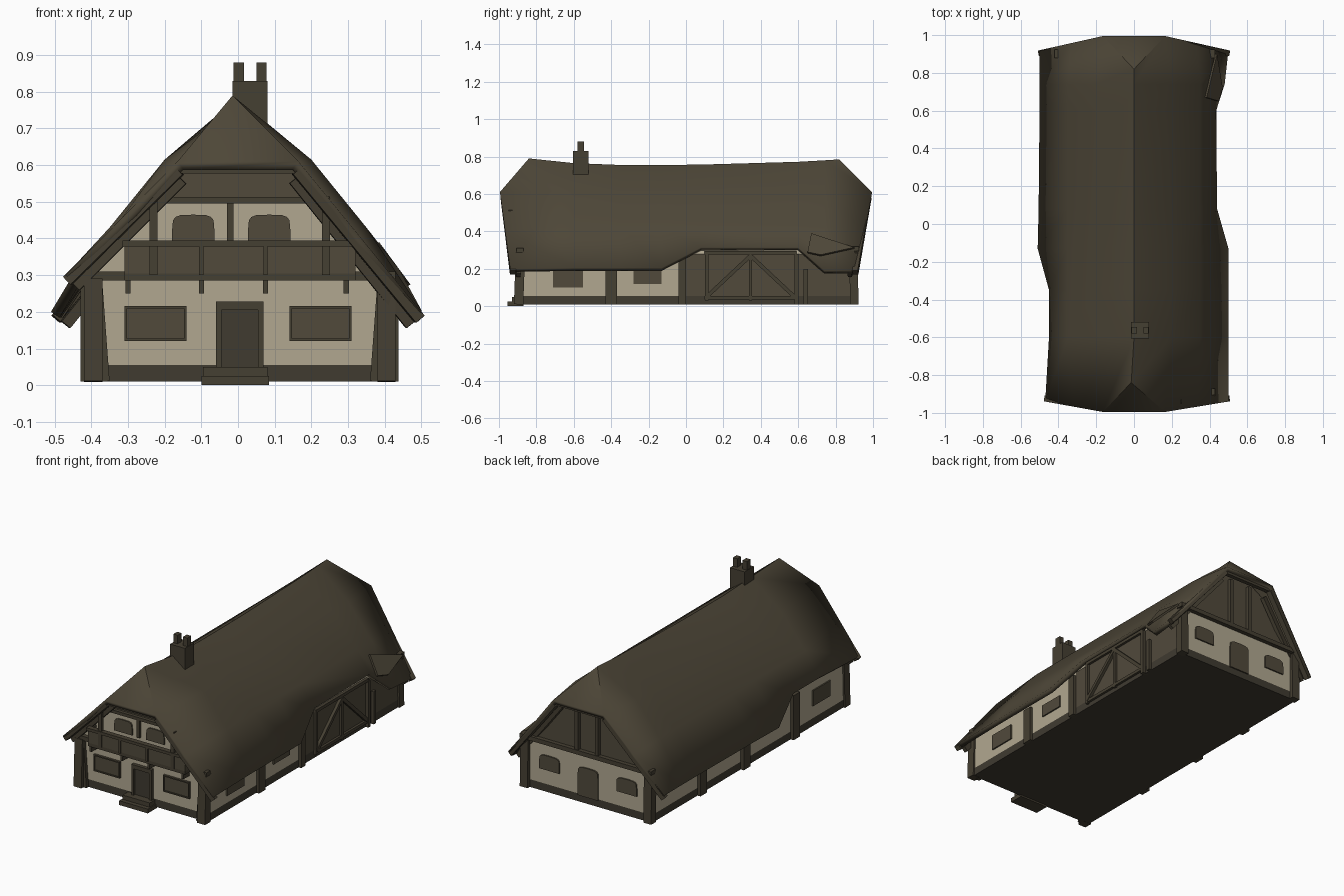
import bpy, bmesh, math
from mathutils import Vector

if "Cube" in bpy.data.objects:
    bpy.data.objects.remove(bpy.data.objects["Cube"])


def mat(name, col):
    m = bpy.data.materials.new(name)
    m.diffuse_color = (*col, 1)
    m.use_nodes = True
    m.node_tree.nodes["Principled BSDF"].inputs["Base Color"].default_value = m.diffuse_color
    return m


ROOF = mat("thatch brown", (0.075, 0.062, 0.039))
TIMBER = mat("dark timber", (0.060, 0.050, 0.032))
BOARD = mat("board brown", (0.082, 0.068, 0.044))
BASE = mat("plinth brown", (0.050, 0.043, 0.030))
PLASTER = mat("cream plaster", (0.44, 0.39, 0.28))


def finish(name, bm, *mats):
    me = bpy.data.meshes.new(name)
    bmesh.ops.recalc_face_normals(bm, faces=bm.faces)
    bm.to_mesh(me)
    bm.free()
    for m in mats:
        me.materials.append(m)
    ob = bpy.data.objects.new(name, me)
    bpy.context.collection.objects.link(ob)
    return ob


def box(name, x, y, z, m=TIMBER):
    bm = bmesh.new()
    bmesh.ops.create_cube(bm, size=1)
    for v in bm.verts:
        v.co = Vector([(r[0] + r[1]) / 2 + c * (r[1] - r[0]) for r, c in zip((x, y, z), v.co)])
    return finish(name, bm, m)


def beam(name, p, q, w=0.025, d=0.025, m=TIMBER):
    p, q = Vector(p), Vector(q)
    bm = bmesh.new()
    bmesh.ops.create_cube(bm, size=1)
    rot = (q - p).to_track_quat('Z', 'Y')
    for v in bm.verts:
        v.co = (p + q) / 2 + rot @ Vector((v.co.x * w, v.co.y * d, v.co.z * (q - p).length))
    return finish(name, bm, m)


def prism(name, pts, y0, y1, *mats):
    bm = bmesh.new()
    f = bm.faces.new([bm.verts.new((x, y0, z)) for x, z in pts])
    r = bmesh.ops.extrude_face_region(bm, geom=[f])
    for v in r["geom"]:
        if isinstance(v, bmesh.types.BMVert):
            v.co.y = y1
    return finish(name, bm, *mats)


def arch(name, cx, w, z0, z1, y0, y1, m=BOARD):
    # plate with a rounded top
    pts = [(cx - w / 2, z0), (cx + w / 2, z0)]
    for i in range(9):
        a = math.pi * i / 8
        c, s = math.cos(a), math.sin(a)
        pts.append((cx + w / 2 * math.copysign(abs(c) ** 0.5, c), z1 - 0.04 + 0.04 * s ** 0.5 if s > 1e-6 else z1 - 0.04))
    return prism(name, pts, y0, y1, m)


# house body, coloured in bands
FY, BY = -0.88, 0.90
body = prism("walls", [(-.41, .01), (.42, .01), (.42, .28), (.18, .57), (0, .68), (-.18, .57), (-.41, .29)],
             FY, BY, PLASTER, BASE, BOARD)
bm = bmesh.new()
bm.from_mesh(body.data)
for co, no in (((0, 0, .055), (0, 0, 1)), ((0, 0, .5), (0, 0, 1)), ((0, 0, .31), (0, 0, 1)), ((0, 0, 0), (0, 1, 0))):
    bmesh.ops.bisect_plane(bm, geom=bm.verts[:] + bm.edges[:] + bm.faces[:], plane_co=co, plane_no=no)
for f in bm.faces:
    c, n = f.calc_center_median(), f.normal
    if c.z < .055:
        f.material_index = 1
    elif (n.x > .9 and c.y > 0) or (n.y < -.9 and c.z > .5) or (n.y > .9 and c.z > .31):
        f.material_index = 2
bm.to_mesh(body.data)
bm.free()

# roof: stations of (y, left eave x z, right eave x z, ridge y z)
stations = [(-.94, -.47, .30, .50, .20, -.84, .79), (-.6, -.45, .30, .50, .205, -.6, .765),
            (-.35, -.45, .30, .50, .205, -.35, .755), (-.13, -.51, .20, .50, .205, -.13, .755),
            (.08, -.505, .20, .44, .315, .08, .757), (.6, -.50, .20, .435, .315, .6, .772),
            (.74, -.50, .20, .48, .19, .74, .78), (.92, -.50, .20, .50, .19, .82, .785)]
bm = bmesh.new()
rows = []
for i, (y, xl, zl, xr, zr, ry, rz) in enumerate(stations):
    end = i in (0, len(stations) - 1)
    s = 1 if y > 0 else -1
    rx = -.015 if i == 0 else 0
    mx, my, mz = (.165, s * .995, .61) if end else (.2, y, .615)

    def low(x, z):
        return ((x + math.copysign(mx, x)) / 2, (y + my) / 2, (z + mz) / 2) if end else (math.copysign(.35, x), y, .43)
    co = [(xl, y, zl), low(xl, zl), (-mx, my, mz), (rx, ry, rz), (mx, my, mz), low(xr, zr), (xr, y, zr)]
    rows.append([bm.verts.new(c) for c in co])
for a, b in zip(rows, rows[1:]):
    for k in range(6):
        bm.faces.new((a[k], a[k + 1], b[k + 1], b[k]))
for r in (rows[0], rows[-1]):
    bm.faces.new((r[2], r[3], r[4]))
roof = finish("thatched_roof", bm, ROOF)
if sum(f.normal.z * f.area for f in roof.data.polygons) < 0:
    roof.data.flip_normals()
mod = roof.modifiers.new("thickness", 'SOLIDIFY')
mod.thickness = 0.028
mod.offset = -1
bpy.context.view_layer.objects.active = roof
roof.select_set(True)
bpy.ops.object.shade_smooth_by_angle(angle=math.radians(40))

# loose flap of thatch at the right rear
bm = bmesh.new()
bm.faces.new([bm.verts.new(c) for c in ((.385, .67, .39), (.44, .90, .315), (.47, .72, .275), (.45, .65, .29))])
flap = finish("roof_flap", bm, ROOF)
flap.modifiers.new("thickness", 'SOLIDIFY').thickness = 0.012

# chimney with two pots
box("chimney", (-.015, .08), (-.605, -.52), (.66, .83))
for x in (-.012, .05):
    box("chimney_pot", (x, x + .028), (-.58, -.545), (.83, .88))

# verge rafters under both gable ends
for s, yl, xl, zl in ((-1, -.925, -.465, .285), (1, .905, -.495, .18)):
    zr = .18
    for x0, z0, x1 in ((xl, zl, -.16), (.495, zr, .16)):
        beam("verge_rafter", (x0, yl, z0), (x1, s * .975, .585), .03, .03)
        beam("inner_rafter", (x0 * .95, yl - s * .03, z0 - .015), (x1 * .95, s * .93, .56), .022, .03)
    beam("hip_beam", (-.16, s * .97, .59), (.16, s * .97, .59), .025, .025)

# corner posts and front beam
for x in (-.395, .405):
    s = 1 if x > 0 else -1
    beam("front_corner_post", (x, -.895, .01), (x, -.885, .29), .05, .05)
    beam("front_post_brace", (x - s * .03, -.89, .01), (x - s * .01, -.89, .28), .022, .03)
    beam("rear_corner_post", (x, .90, .01), (x, .895, .29), .05, .045)
box("front_beam", (-.42, .43), (-.905, -.87), (.285, .31))

# front windows, door and steps
for x in (-.31, .14):
    box("front_window", (x, x + .17), (-.888, -.87), (.12, .215), BOARD)
    for z in (.12, .209):
        box("window_rail", (x, x + .17), (-.894, -.88), (z, z + .007))
    for dx in (0, .163):
        box("window_stile", (x + dx, x + dx + .007), (-.894, -.88), (.12, .216))
box("door", (-.055, .065), (-.886, -.87), (.04, .22), BASE)
for x in (-.06, .055):
    box("door_jamb", (x, x + .015), (-.90, -.87), (.04, .225))
box("door_lintel", (-.06, .07), (-.90, -.87), (.205, .228))
box("lower_step", (-.10, .085), (-.955, -.87), (0, .025))
box("upper_step", (-.095, .08), (-.93, -.87), (.025, .05))

# balcony
box("balcony_floor", (-.31, .32), (-.945, -.87), (.285, .305))
box("balcony_panel", (-.31, .32), (-.945, -.93), (.305, .385), BOARD)
box("balcony_rail", (-.315, .32), (-.955, -.925), (.378, .395))
for x in (-.31, .308):
    box("balcony_side", (x, x + .012), (-.94, -.87), (.305, .385), BOARD)
for x in (-.30, -.10, .075, .295):
    box("balcony_bracket", (x - .007, x + .007), (-.935, -.87), (.25, .30))
for x in (-.10, .075):
    box("balcony_baluster", (x - .006, x + .006), (-.952, -.94), (.30, .38))
for x in (-.23, .24):
    box("balcony_post", (x - .011, x + .011), (-.95, -.928), (.30, .515))
box("gable_mid_post", (-.03, -.012), (-.895, -.87), (.39, .51))
box("gable_beam", (-.24, .25), (-.90, -.87), (.495, .513))
for x in (-.122, .085):
    arch("gable_window", x, .115, .39, .465, -.888, -.87)

# right side: posts, windows, barn door frame
for y, w, h in ((-.40, .06, .22), (-.02, .04, .26), (.59, .022, .28), (.64, .022, .2)):
    box("right_post", (.40, .438), (y - w / 2, y + w / 2), (.01, h))
for y0, y1, z0 in ((-.71, -.55, .10), (-.28, -.13, .12)):
    box("right_window", (.41, .428), (y0, y1), (z0, .19), BOARD)
for z in (.045, .285):
    beam("barn_door_rail", (.425, .1, z), (.425, .59, z), .018, .018)
for y in (.11, .345):
    beam("barn_door_stile", (.425, y, .03), (.425, y, .29), .018, .018)
for y in (.11, .58):
    beam("barn_door_brace", (.427, .345, .27), (.427, y, .05), .02, .02)

# left side: posts and window
for y in (-.41, .05, .45):
    box("left_post", (-.43, -.40), (y - .03, y + .03), (.01, .27))
box("left_window", (-.418, -.40), (-.74, -.58), (.13, .22), BOARD)

# rear gable: tie beam, studs, braces and openings
box("rear_tie_beam", (-.42, .43), (.88, .925), (.295, .32))
for x in (-.065, .065):
    box("rear_stud", (x - .011, x + .011), (.89, .92), (.31, .60))
for x in (-.25, .25):
    arch("rear_window", x, .13, .14, .225, .89, .908)
arch("rear_door", 0, .13, .05, .22, .89, .908)
